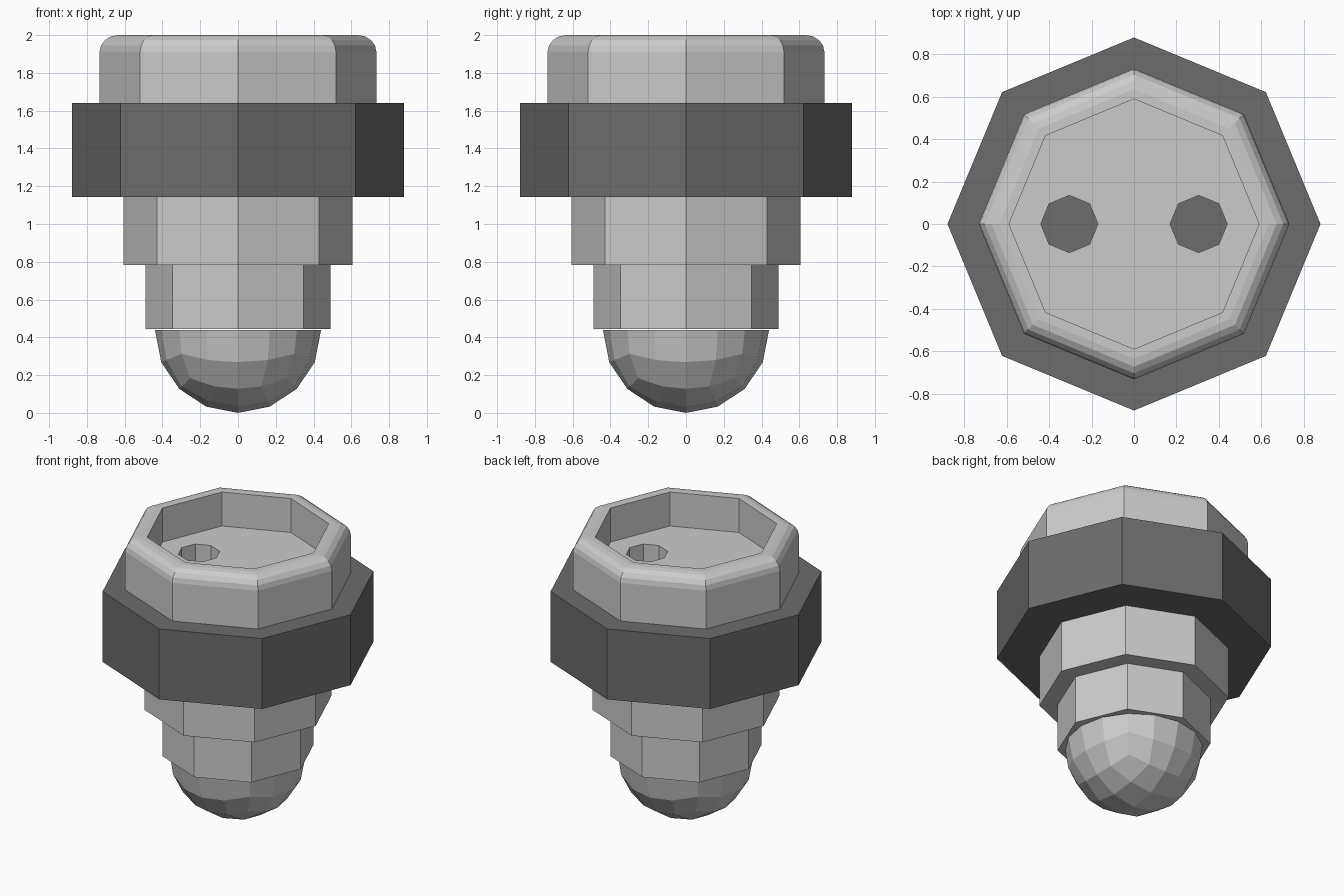
import bpy, bmesh, math

if "Cube" in bpy.data.objects:
    bpy.data.objects.remove(bpy.data.objects["Cube"])

SIDES = 8


def new_object(name, bm):
    bmesh.ops.recalc_face_normals(bm, faces=bm.faces[:])
    mesh = bpy.data.meshes.new(name)
    bm.to_mesh(mesh)
    bm.free()
    obj = bpy.data.objects.new(name, mesh)
    bpy.context.collection.objects.link(obj)
    return obj


def lathe(name, profile, x=0.0):
    """Eight-sided solid from (radius, z) points, capped at both ends."""
    bm = bmesh.new()
    rings = []
    for r, z in profile:
        angles = [2 * math.pi * i / SIDES for i in range(SIDES)]
        rings.append([bm.verts.new((x + r * math.cos(a), r * math.sin(a), z))
                      for a in angles])
    for a, b in zip(rings, rings[1:]):
        for i in range(SIDES):
            j = (i + 1) % SIDES
            bm.faces.new((a[i], a[j], b[j], b[i]))
    bm.faces.new(rings[0])
    bm.faces.new(rings[-1])
    return new_object(name, bm)


# Stepped octagonal body
lathe("lower_step", [(0.49, 0.445), (0.49, 0.782)])
lathe("upper_step", [(0.607, 0.782), (0.607, 1.143)])

# Dark collar
collar = lathe("collar", [(0.88, 1.143), (0.88, 1.64)])
dark = bpy.data.materials.new("dark_grey")
dark.diffuse_color = (0.15, 0.15, 0.15, 1)
dark.use_nodes = True
dark.node_tree.nodes["Principled BSDF"].inputs["Base Color"].default_value = dark.diffuse_color
collar.data.materials.append(dark)

# Cap with rounded rim and a sunken floor
steps = 4
rim = [(0.636 + 0.097 * math.cos(t), 1.91 + 0.09 * math.sin(t))
       for t in (math.pi / 2 * i / steps for i in range(steps + 1))]
cap = lathe("cap", [(0.733, 1.64)] + rim + [(0.59, 2.0), (0.59, 1.76)])

# Two holes through the cap floor, down to the collar
for side in (-1, 1):
    cutter = lathe("hole_cutter", [(0.135, 1.55), (0.135, 1.9)], side * 0.305)
    cutter.hide_render = True
    mod = cap.modifiers.new("hole", 'BOOLEAN')
    mod.operation = 'DIFFERENCE'
    mod.solver = 'EXACT'
    mod.object = cutter
    bpy.context.view_layer.objects.active = cap
    bpy.ops.object.modifier_apply(modifier=mod.name)
    bpy.data.objects.remove(cutter)

# Rounded tip: lower half of a sphere made from a subdivided cube
bm = bmesh.new()
bmesh.ops.create_cube(bm, size=2)
bmesh.ops.subdivide_edges(bm, edges=bm.edges[:], cuts=3, use_grid_fill=True)
for v in bm.verts:
    v.co = [math.tan(c * math.pi / 4) for c in v.co]
    v.co = v.co.normalized() * 0.44
bmesh.ops.delete(bm, geom=[v for v in bm.verts if v.co.z > 0.01], context='VERTS')
bmesh.ops.holes_fill(bm, edges=[e for e in bm.edges if e.is_boundary], sides=0)
bmesh.ops.translate(bm, verts=bm.verts[:], vec=(0, 0, 0.445))
for v in bm.verts:
    v.co.z *= 1 if v.co.z > 0.4 else 1 - 0.005 / 0.445
tip = new_object("rounded_tip", bm)
tip.location.z = -min(v.co.z for v in tip.data.vertices)
